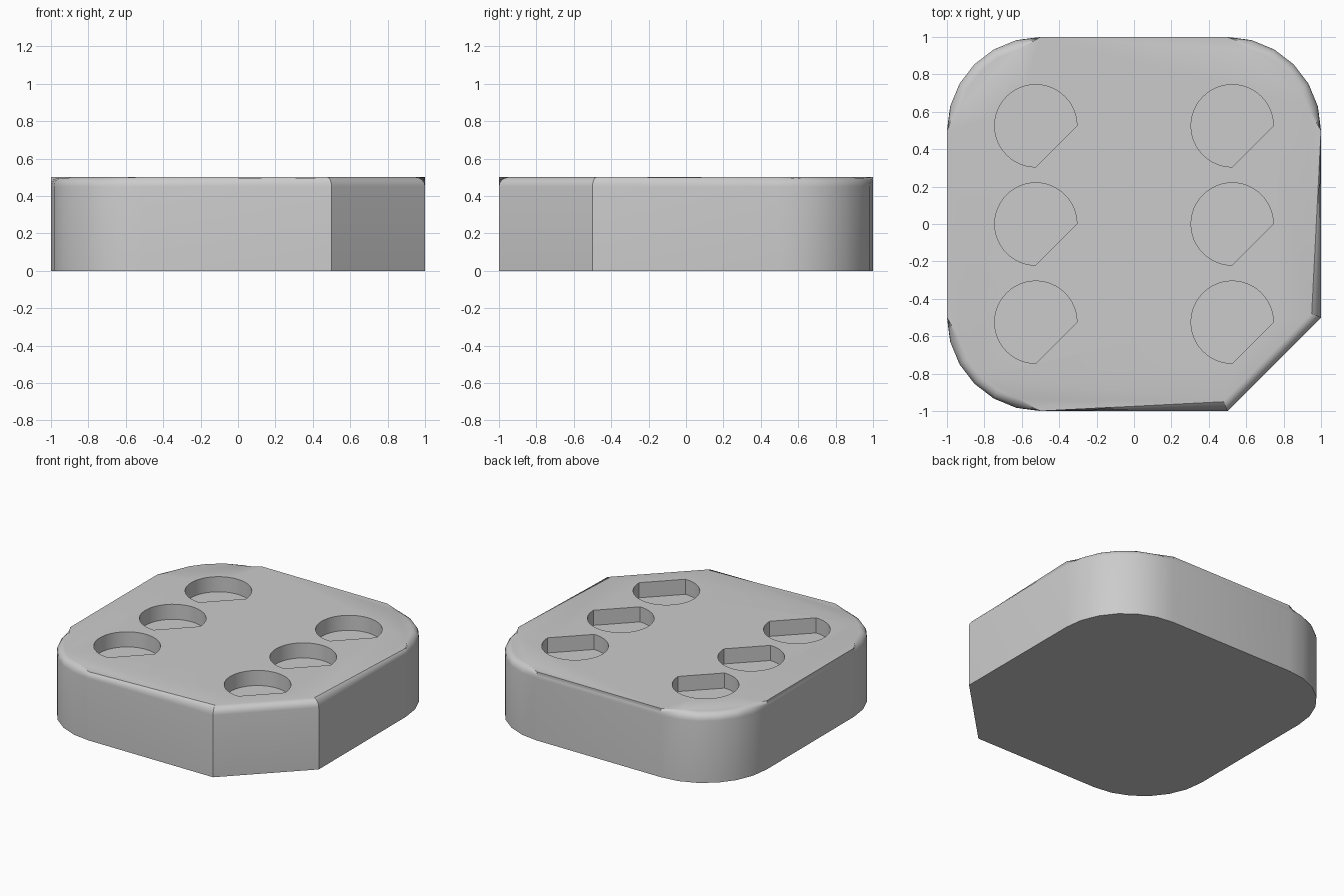
import bpy
import bmesh
from math import cos, sin, radians

if "Cube" in bpy.data.objects:
    bpy.data.objects.remove(bpy.data.objects["Cube"], do_unlink=True)

HEIGHT, CORNER, ROUND = 0.5, 0.5, 0.05
PITCH, POCKET_R, POCKET_DEPTH = 0.525, 0.22, 0.11

grey = bpy.data.materials.new("plain grey")
grey.use_nodes = True
colour = (0.6, 0.6, 0.6, 1)
grey.diffuse_color = colour
grey.node_tree.nodes["Principled BSDF"].inputs["Base Color"].default_value = colour


def arc(cx, cy, r, start, end, steps):
    """Points along a circular arc, angles in degrees."""
    angles = [radians(start + (end - start) * i / steps) for i in range(steps + 1)]
    return [(cx + r * cos(a), cy + r * sin(a)) for a in angles]


def add_prism(bm, outline, bottom, top):
    """Closed prism over a counter-clockwise outline; returns its top face."""
    low = [bm.verts.new((x, y, bottom)) for x, y in outline]
    high = [bm.verts.new((x, y, top)) for x, y in outline]
    bm.faces.new(low[::-1])
    for i in range(len(low)):
        j = (i + 1) % len(low)
        bm.faces.new((low[i], low[j], high[j], high[i]))
    return bm.faces.new(high)


def make_object(name, bm):
    bm.normal_update()
    mesh = bpy.data.meshes.new(name)
    bm.to_mesh(mesh)
    bm.free()
    mesh.materials.append(grey)
    obj = bpy.data.objects.new(name, mesh)
    bpy.context.collection.objects.link(obj)
    return obj


# Body: three rounded corners and one cut corner, with a rounded top rim
c = 1 - CORNER
outline = [(c, -1), (1, -c)]
for cx, cy, start in ((c, c, 0), (-c, c, 90), (-c, -c, 180)):
    outline += arc(cx, cy, CORNER, start, start + 90, 6)
bm = bmesh.new()
top = add_prism(bm, outline, 0, HEIGHT)
bmesh.ops.bevel(bm, geom=list(top.edges), offset=ROUND, offset_type='OFFSET',
                segments=4, profile=0.5, affect='EDGES')
block = make_object("block", bm)

# Six round pockets, each with one flat facing the cut corner
bm = bmesh.new()
for x in (-PITCH, PITCH):
    for y in (-PITCH, 0, PITCH):
        add_prism(bm, arc(x, y, POCKET_R, 0, 270, 36), HEIGHT - POCKET_DEPTH, HEIGHT + 0.2)
cutter = make_object("pocket_cutter", bm)
cutter.hide_render = True

cut = block.modifiers.new("pockets", 'BOOLEAN')
cut.operation = 'DIFFERENCE'
cut.solver = 'EXACT'
cut.object = cutter

bpy.ops.object.select_all(action='DESELECT')
block.select_set(True)
bpy.context.view_layer.objects.active = block
bpy.ops.object.modifier_apply(modifier=cut.name)
bpy.data.objects.remove(cutter, do_unlink=True)
bpy.ops.object.shade_smooth_by_angle(angle=radians(30))
